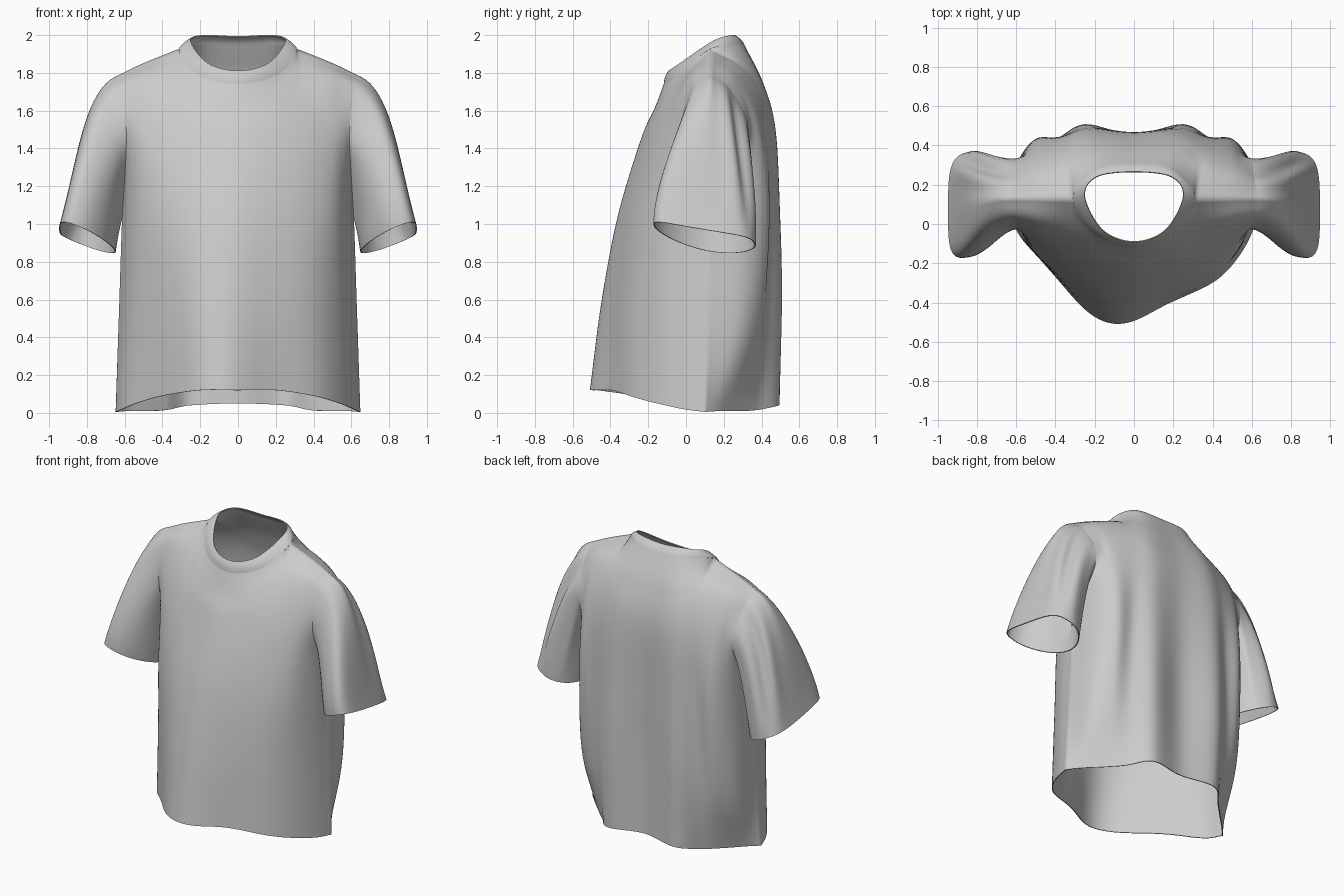
import bpy, bmesh, math
from mathutils import Vector as V

if "Cube" in bpy.data.objects:
    bpy.data.objects.remove(bpy.data.objects["Cube"])

N, M = 8, 8          # samples per control segment, across and up
FABRIC = 0.006


def spline(pts, n, closed=False):
    """Catmull-Rom samples through all points."""
    p = [V(q) for q in pts]
    if closed:
        p = [p[-1]] + p + [p[0], p[1]]
    else:
        p = [2 * p[0] - p[1]] + p + [2 * p[-1] - p[-2]]
    out = []
    for i in range(1, len(p) - 2):
        a, b, c, d = p[i - 1:i + 3]
        for k in range(n):
            t = k / n
            out.append(0.5 * (2 * b + (c - a) * t + (2 * a - 5 * b + 4 * c - d) * t * t
                              + (3 * b - a - 3 * c + d) * t ** 3))
    return out + [p[-2]]


def mirrored(half):
    """Extend a centre-to-right list of points to the left side."""
    return [(-x, y, z) for x, y, z in half[:0:-1]] + list(half)


def panel(columns):
    """Cloth panel from control columns; returns rows of points, hem to top."""
    rows = [spline(mirrored(r), N) for r in zip(*columns)]
    return [list(r) for r in zip(*[spline(c, M) for c in zip(*rows)])]


def cloth(name, grids):
    """Make a smooth, thin object from point grids, welding shared edges."""
    bm = bmesh.new()
    for g in grids:
        vs = [[bm.verts.new(p) for p in row] for row in g]
        for r0, r1 in zip(vs, vs[1:]):
            for i in range(len(r0) - 1):
                bm.faces.new((r0[i], r0[i + 1], r1[i + 1], r1[i]))
    bmesh.ops.remove_doubles(bm, verts=bm.verts, dist=0.0005)
    bmesh.ops.recalc_face_normals(bm, faces=bm.faces)
    for f in bm.faces:
        f.smooth = True
    me = bpy.data.meshes.new(name)
    bm.to_mesh(me)
    bm.free()
    ob = bpy.data.objects.new(name, me)
    bpy.context.collection.objects.link(ob)
    mod = ob.modifiers.new("fabric", 'SOLIDIFY')
    mod.thickness, mod.offset = FABRIC, 0
    ob.modifiers.new("crisp_hems", 'EDGE_SPLIT').split_angle = math.radians(75)
    return ob


# Front panel: columns from centre to side seam, each from hem to neck or shoulder
front = panel([
    [(0, -.49, .12), (0, -.435, .6), (0, -.355, 1.05), (0, -.235, 1.45), (0, -.16, 1.62), (0, -.115, 1.74)],
    [(.2, -.43, .12), (.2, -.39, .6), (.2, -.32, 1.05), (.19, -.21, 1.45), (.2, -.13, 1.64), (.21, -.04, 1.79)],
    [(.4, -.28, .09), (.38, -.28, .6), (.38, -.24, 1.05), (.36, -.16, 1.45), (.34, -.04, 1.73), (.31, .13, 1.925)],
    [(.54, -.13, .05), (.52, -.14, .6), (.51, -.14, 1.05), (.49, -.10, 1.45), (.47, .0, 1.75), (.46, .13, 1.865)],
    [(.61, -.01, .02), (.59, -.01, .6), (.58, -.01, 1.05), (.55, -.06, 1.45), (.54, .02, 1.74), (.54, .13, 1.83)],
    [(.645, .1, .005), (.625, .12, .6), (.61, .12, 1.05), (.59, -.02, 1.45), (.61, .03, 1.71), (.63, .13, 1.785)],
])
# Back panel, with the vertical drape folds and tucked-in hem corners
back = panel([
    [(0, .45, .05), (0, .45, .6), (0, .46, 1.05), (0, .46, 1.5), (0, .40, 1.75), (0, .31, 1.94)],
    [(.25, .49, .04), (.25, .505, .6), (.24, .495, 1.05), (.22, .47, 1.5), (.21, .40, 1.75), (.2, .28, 1.95)],
    [(.38, .37, .015), (.4, .42, .45), (.38, .44, 1.05), (.36, .43, 1.5), (.34, .33, 1.79), (.31, .13, 1.925)],
    [(.49, .26, .01), (.51, .38, .45), (.5, .43, 1.05), (.49, .39, 1.5), (.48, .28, 1.77), (.46, .13, 1.865)],
    [(.58, .17, .01), (.60, .28, .45), (.58, .32, 1.05), (.55, .35, 1.48), (.55, .26, 1.74), (.54, .13, 1.83)],
    [(.645, .1, .005), (.625, .12, .6), (.61, .12, 1.05), (.59, .33, 1.45), (.61, .24, 1.70), (.63, .13, 1.785)],
])

# Uneven swing of the front hem
for row in front:
    for p in row:
        low = max(0, 1 - p.z / 1.3)
        p.y += .045 * low * math.sin(math.pi * p.x / .35) * max(0, 1 - (p.x / .64) ** 4)

# Sew the side seams below the armpit
W, ARMPIT = len(front[0]), 2 * M
NECK0, NECK1 = 3 * N, 7 * N
for r in range(ARMPIT + 1):
    for c in (0, W - 1):
        m = (front[r][c] + back[r][c]) / 2
        front[r][c], back[r][c] = m.copy(), m.copy()


# Neck seam, neck opening and shoulder seams as smooth lines
def neck_loop(front_half, back_half):
    return spline(mirrored(front_half) + mirrored(back_half)[::-1], N, True)


outer = neck_loop([(0, -.115, 1.74), (.21, -.04, 1.79), (.31, .13, 1.925)],
                  [(0, .31, 1.94), (.2, .28, 1.95)])
inner = neck_loop([(0, -.09, 1.81), (.16, -.03, 1.85), (.25, .14, 1.965)],
                  [(0, .265, 1.992), (.19, .24, 1.998)])
shoulder = spline([(.31, .13, 1.925), (.46, .13, 1.865), (.54, .13, 1.83), (.63, .13, 1.785)], N)
far_side = [V((-p.x, p.y, p.z)) for p in shoulder[:0:-1]]


def fit_top(grid, line):
    """Move a panel's top edge onto a line, easing into the rows below."""
    for c, p in enumerate(line):
        shift = p - grid[-1][c]
        for k in range(M):
            grid[-1 - k][c] = grid[-1 - k][c] + shift * (1 - k / M)


span = NECK1 - NECK0
fit_top(front, far_side + outer[:span + 1] + shoulder[1:])
fit_top(back, far_side + outer[span:][::-1] + shoulder[1:])
cloth("torso", [front, back])

# Collar band between the two loops, gently rounded
band = []
for k in range(7):
    t = k / 6
    bulge = .006 * math.sin(math.pi * t)
    band.append([a.lerp(b, t) + V((a.x, a.y - .12, .1)).normalized() * bulge
                 for a, b in zip(outer, inner)])
cloth("collar", [band])


# Sleeves: loft from the armhole to a tilted cuff, squarer on its outer side
def sleeve(name, side):
    c = W - 1
    hole = [r[c] for r in front[ARMPIT:]] + [r[c] for r in back[ARMPIT:-1]][::-1]
    n = len(hole) - 1
    rings = []
    for k in range(25):
        t = k / 24
        ring = []
        for i, p0 in enumerate(hole):
            a = 2 * math.pi * i / n
            ca, sa = math.cos(a), math.sin(a)
            w = (1 - ca) / 2
            e = .75 if ca < 0 else 1
            cc = math.copysign(abs(ca) ** e, ca)
            ss = math.copysign(abs(sa) ** e, sa)
            p3 = (V((.797, .1, .915)) - V((.147, -.03, .06)) * cc
                  - V((0, .265, -.045)) * ss + V((.04, 0, .025)) * sa * sa)
            p1 = p0 + V((.19, 0, -.065)) * w + V((.02, 0, -.07)) * (1 - w)
            p2 = p3 + V((-.09, 0, .32)) * w + V((-.01, 0, .07)) * (1 - w)
            s = 1 - t
            p = p0 * s ** 3 + p1 * 3 * s * s * t + p2 * 3 * s * t * t + p3 * t ** 3
            # soft folds falling from the back of the shoulder
            fold = .014 * math.sin(math.pi * t) * max(0, -sa) * math.sin(7 * a)
            p = p + V((fold, fold, 0))
            ring.append(V((p.x * side, p.y, p.z)))
        rings.append(ring)
    cloth(name, [rings])


sleeve("left_sleeve", 1)
sleeve("right_sleeve", -1)
